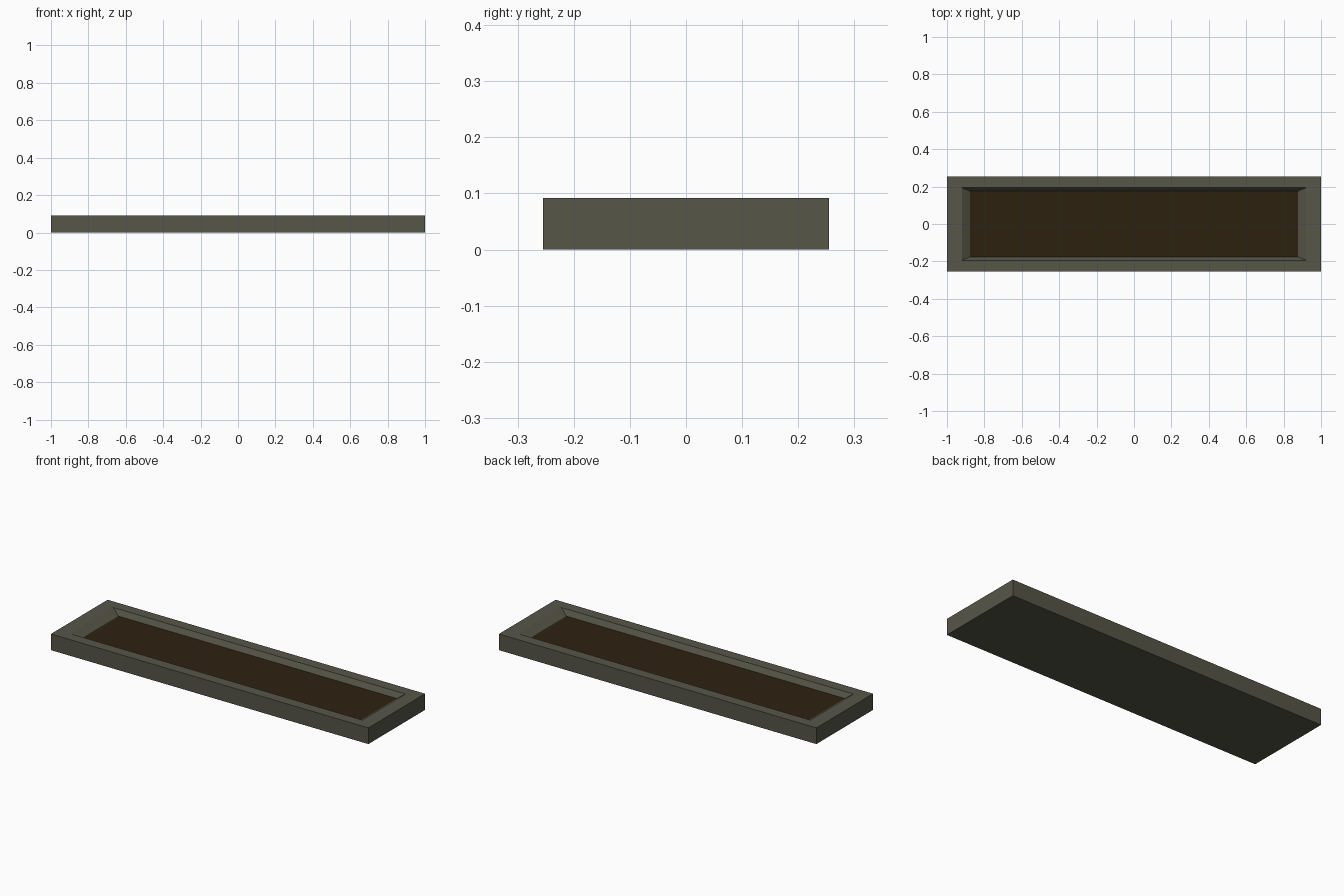
import bpy, bmesh

if "Cube" in bpy.data.objects:
    bpy.data.objects.remove(bpy.data.objects["Cube"])


def material(name, rgb):
    m = bpy.data.materials.new(name)
    m.diffuse_color = (*rgb, 1)
    m.use_nodes = True
    m.node_tree.nodes["Principled BSDF"].inputs["Base Color"].default_value = m.diffuse_color
    return m


stone = material("grey_stone", (0.092, 0.092, 0.066))
soil = material("dark_soil", (0.027, 0.0155, 0.005))

HEIGHT, SOIL_Z = 0.092, 0.062
bm = bmesh.new()


def ring(x, y, z):
    return [bm.verts.new((sx * x, sy * y, z))
            for sx, sy in ((-1, -1), (1, -1), (1, 1), (-1, 1))]


# Rings from the base, up the outer walls, over the rim, down the sloped inside
rings = [ring(1.0, 0.255, 0), ring(1.0, 0.255, HEIGHT),
         ring(0.92, 0.194, HEIGHT), ring(0.877, 0.176, SOIL_Z)]
bm.faces.new(rings[0][::-1])
for a, b in zip(rings, rings[1:]):
    for i in range(4):
        j = (i + 1) % 4
        bm.faces.new((a[i], a[j], b[j], b[i]))

# Soil bed closing the recess
bm.faces.new(rings[-1]).material_index = 1

mesh = bpy.data.meshes.new("planter_tray")
bm.to_mesh(mesh)
bm.free()
mesh.materials.append(stone)
mesh.materials.append(soil)
bpy.context.collection.objects.link(bpy.data.objects.new("planter_tray", mesh))
